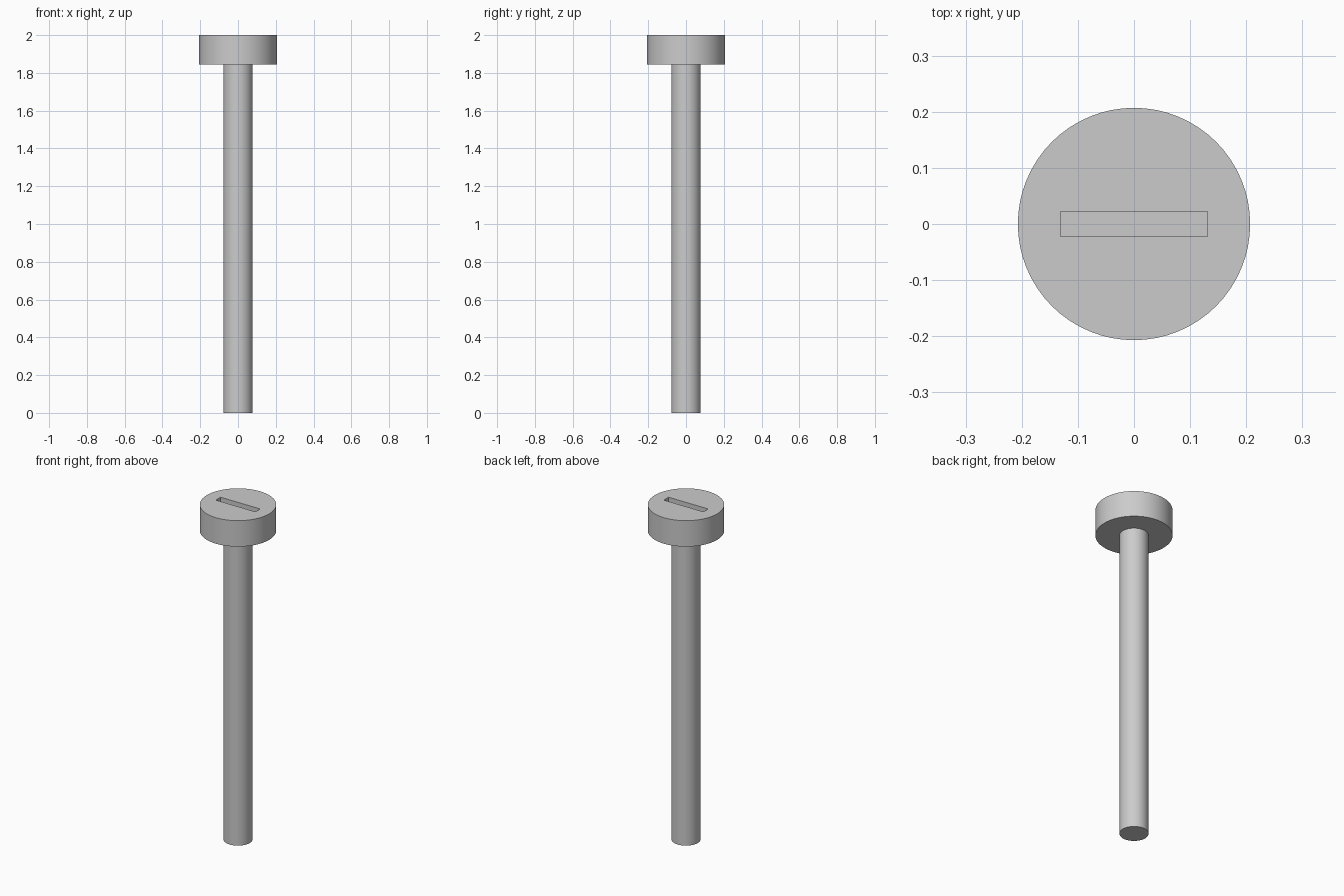
import bpy
from math import radians

if "Cube" in bpy.data.objects:
    bpy.data.objects.remove(bpy.data.objects["Cube"], do_unlink=True)

HEIGHT = 2.0
HEAD_BOTTOM = 1.845
HEAD_RADIUS = 0.207
SHAFT_RADIUS = 0.078
SLOT_LENGTH, SLOT_WIDTH, SLOT_DEPTH = 0.262, 0.045, 0.08

# Plain grey metal
steel = bpy.data.materials.new("grey_metal")
steel.use_nodes = True
grey = (0.6, 0.6, 0.6, 1)
steel.diffuse_color = grey
steel.node_tree.nodes["Principled BSDF"].inputs["Base Color"].default_value = grey


def cylinder(name, radius, bottom, top):
    bpy.ops.mesh.primitive_cylinder_add(
        vertices=64, radius=radius, depth=top - bottom,
        location=(0, 0, (top + bottom) / 2))
    part = bpy.context.object
    part.name = name
    part.data.materials.append(steel)
    return part


def smooth(part):
    bpy.ops.object.select_all(action="DESELECT")
    part.select_set(True)
    bpy.context.view_layer.objects.active = part
    bpy.ops.object.shade_smooth_by_angle(angle=radians(30))


# Long plain shaft
shaft = cylinder("shaft", SHAFT_RADIUS, 0, HEAD_BOTTOM)
smooth(shaft)

# Round flat head
head = cylinder("head", HEAD_RADIUS, HEAD_BOTTOM, HEIGHT)

# Driver slot, cut into the top of the head
bpy.ops.mesh.primitive_cube_add(size=1, location=(0, 0, HEIGHT))
cutter = bpy.context.object
cutter.name = "slot_cutter"
cutter.scale = (SLOT_LENGTH, SLOT_WIDTH, 2 * SLOT_DEPTH)
cutter.data.materials.append(steel)
cutter.hide_render = True

slot = head.modifiers.new("slot", "BOOLEAN")
slot.operation = "DIFFERENCE"
slot.solver = "EXACT"
slot.object = cutter
bpy.context.view_layer.objects.active = head
bpy.ops.object.modifier_apply(modifier=slot.name)
bpy.data.objects.remove(cutter, do_unlink=True)
smooth(head)
